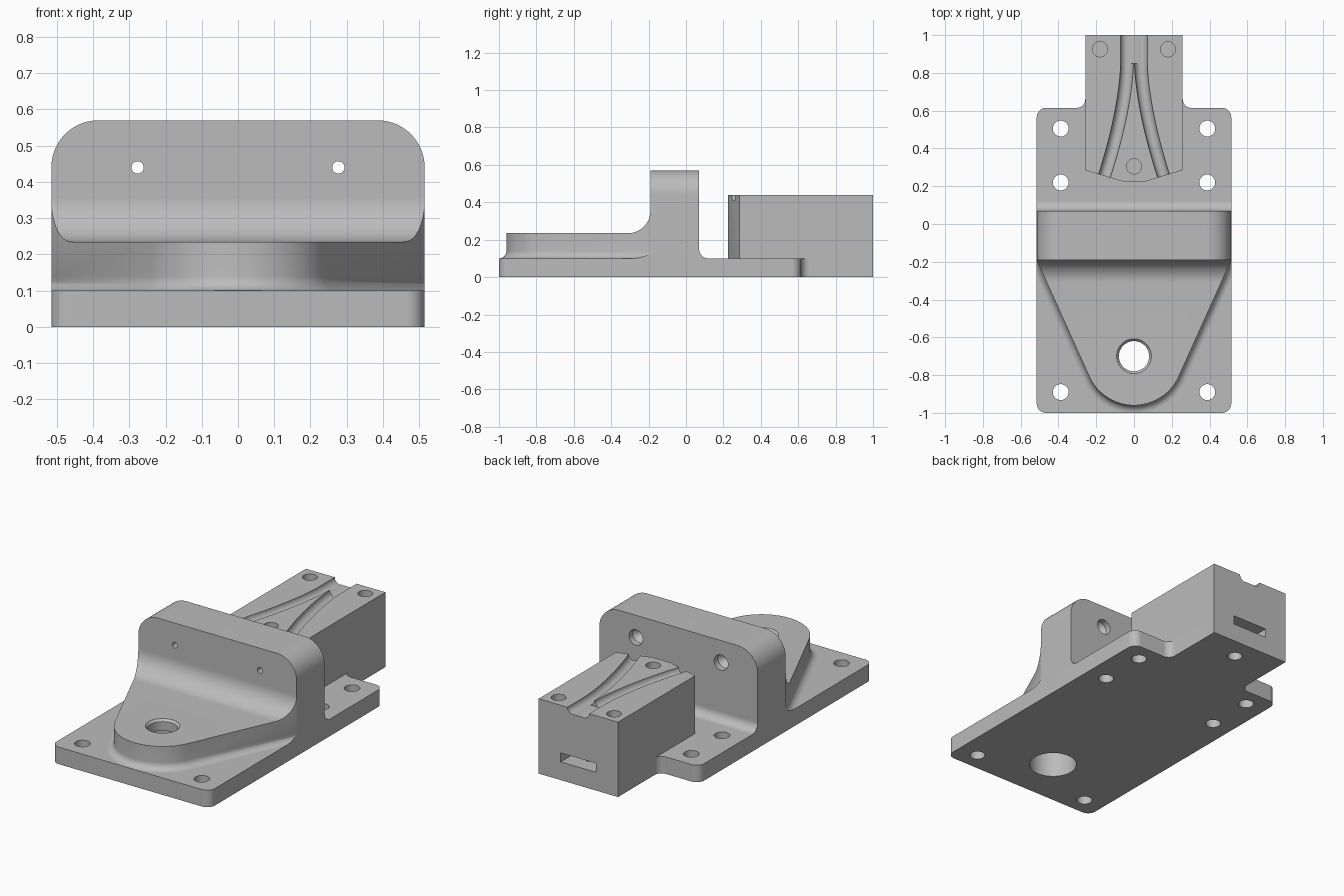
import bpy, bmesh, math
from mathutils import Vector

if "Cube" in bpy.data.objects:
    bpy.data.objects.remove(bpy.data.objects["Cube"])

grey = bpy.data.materials.new("machined grey")
grey.diffuse_color = (0.5, 0.5, 0.5, 1)
grey.use_nodes = True
grey.node_tree.nodes["Principled BSDF"].inputs["Base Color"].default_value = grey.diffuse_color


def loft(name, rings):
    """Closed solid through rings that share a point count."""
    bm = bmesh.new()
    vs = [[bm.verts.new(p) for p in ring] for ring in rings]
    n = len(vs[0])
    for a, b in zip(vs, vs[1:]):
        for i in range(n):
            j = (i + 1) % n
            bm.faces.new((a[i], a[j], b[j], b[i]))
    bm.faces.new(vs[0])
    bm.faces.new(vs[-1])
    bmesh.ops.recalc_face_normals(bm, faces=bm.faces)
    mesh = bpy.data.meshes.new(name)
    bm.to_mesh(mesh)
    bm.free()
    mesh.materials.append(grey)
    ob = bpy.data.objects.new(name, mesh)
    bpy.context.collection.objects.link(ob)
    return ob


def place(a, b, h, axis):
    return {'X': (h, a, b), 'Y': (a, h, b), 'Z': (a, b, h)}[axis]


def prism(name, pts, lo, hi, axis='Z'):
    return loft(name, [[place(p[0], p[1], h, axis) for p in pts] for h in (lo, hi)])


def lathe(profile, centre, axis='Z', n=48):
    """Round cutter from (radius, height) pairs."""
    circle = [(math.cos(2 * math.pi * i / n), math.sin(2 * math.pi * i / n)) for i in range(n)]
    return loft("cutter", [[place(centre[0] + r * c, centre[1] + r * s, h, axis)
                            for c, s in circle] for r, h in profile])


def rounded(pts, n=12):
    """Polygon from (x, y, corner radius)."""
    out = []
    for i, (x, y, r) in enumerate(pts):
        p = Vector((x, y))
        if r == 0:
            out.append(p)
            continue
        a = (Vector(pts[i - 1][:2]) - p).normalized()
        b = (Vector(pts[(i + 1) % len(pts)][:2]) - p).normalized()
        half = a.angle(b) / 2
        c = p + (a + b).normalized() * r / math.sin(half)
        u = p + a * r / math.tan(half) - c
        v = p + b * r / math.tan(half) - c
        w = math.pi - 2 * half
        for k in range(n + 1):
            t = k / n
            out.append(c + (u * math.sin((1 - t) * w) + v * math.sin(t * w)) / math.sin(w))
    return out


def boolean(ob, cutter, op='DIFFERENCE'):
    mod = ob.modifiers.new("cut", 'BOOLEAN')
    mod.operation = op
    mod.solver = 'EXACT'
    mod.object = cutter
    bpy.context.view_layer.objects.active = ob
    bpy.ops.object.modifier_apply(modifier=mod.name)
    bpy.data.objects.remove(cutter)


def mirrored(pts):
    return pts + [(-p[0],) + tuple(p[1:]) for p in reversed(pts)]


W, T = 0.515, 0.10          # half width and plate thickness

# Base plate with the rear tongue under the block
plate = prism("base_plate", rounded(mirrored([
    (W, -1, 0.05), (W, 0.615, 0.05), (0.258, 0.615, 0.045), (0.258, 1, 0)])), 0, T)
for x in (-0.388, 0.388):
    for y in (-0.89, 0.22, 0.505):
        boolean(plate, lathe([(0.042, -0.1), (0.042, 0.2)], (x, y)))
boolean(plate, lathe([(0.13, -0.1), (0.13, 0.2)], (0, -0.7)))
boolean(plate, lathe([(0.04, -0.1), (0.04, 0.2)], (0, 0.87)))

# Upright wall with rounded top corners and stepped screw holes
wall = prism("upright_wall", rounded(mirrored([(W, T, 0), (W, 0.57, 0.13)]), 20),
             -0.19, 0.07, 'Y')
for x in (-0.277, 0.277):
    boolean(wall, lathe([(0.017, -0.4), (0.017, 0), (0.045, 0.035), (0.045, 0.2)],
                        (x, 0.44), 'Y', 32))

# Fillet behind the wall
fillet = prism("wall_rear_fillet",
               [(0.06, T)] + rounded([(0.12, T, 0), (0.07, T, 0.04999), (0.07, 0.15, 0)])[1:-1]
               + [(0.06, 0.15)], -W, W, 'X')

# Tapered front pad: plan outline flares out at the foot
R, CY, FOOT = 0.26, -0.7, 0.04
phi = math.radians(-24.3)


def pad_outline(d, z):
    y_end = CY + (R + d - math.cos(phi) * W) / math.sin(phi)
    pts = [(W, -0.18, z), (W, y_end, z)]
    n = 40
    for k in range(n + 1):
        a = phi + (-math.pi - 2 * phi) * k / n
        pts.append(((R + d) * math.cos(a), CY + (R + d) * math.sin(a), z))
    return pts + [(-W, y_end, z), (-W, -0.18, z)]


steps = [math.pi / 2 * k / 8 for k in range(9)]
pad = loft("front_pad", [pad_outline(FOOT * (1 - math.sin(t)), T + FOOT * (1 - math.cos(t)))
                         for t in steps] + [pad_outline(0, 0.5)])
# Side profile sweeping up into the wall
sweep = prism("cutter", rounded([(-1.2, 0, 0), (-1.2, 0.235, 0), (-0.19, 0.235, 0.12),
                                 (-0.19, 0.36, 0), (-0.1, 0.36, 0), (-0.1, 0, 0)], 16),
              -0.7, 0.7, 'X')
boolean(pad, sweep, 'INTERSECT')
boolean(pad, lathe([(0.13, 0.0), (0.13, 0.17), (0.08, 0.17), (0.08, 0.222),
                    (0.093, 0.236), (0.093, 0.3)], (0, CY), n=64))

# Rear block with an angled nose
block = prism("channel_block", mirrored([(0.06, 0.225), (0.258, 0.285), (0.258, 1)])[::-1], T, 0.44)
# Two curved channels that merge at the rear
for s in (-1, 1):
    rings = []
    for k in range(31):
        y = 0.15 + 0.9 * k / 30
        x = s * (0.037 + 0.274 * max(0, 0.85 - y) ** 1.6)
        rings.append([(x + 0.034 * math.cos(2 * math.pi * i / 32), y,
                       0.44 + 0.034 * math.sin(2 * math.pi * i / 32)) for i in range(32)])
    boolean(block, loft("cutter", rings))
boolean(block, prism("cutter", mirrored([(0.036, 0.85), (0.036, 1.1)]), 0.4075, 0.5))
# Blind holes on top
for x, y in ((-0.18, 0.925), (0.18, 0.925), (0, 0.305)):
    boolean(block, lathe([(0.04, 0.36), (0.04, 0.5)], (x, y)))
# Rear slot and the screw hole beneath it
boolean(block, prism("cutter", mirrored([(0.115, 0.76), (0.115, 1.1)]), 0.107, 0.16))
boolean(block, lathe([(0.04, 0.0), (0.04, 0.13)], (0, 0.87)))

# Smooth the curved faces, keep hard edges
for ob in (plate, wall, fillet, pad, block):
    bpy.ops.object.select_all(action='DESELECT')
    ob.select_set(True)
    bpy.context.view_layer.objects.active = ob
    bpy.ops.object.shade_smooth_by_angle(angle=math.radians(30))
